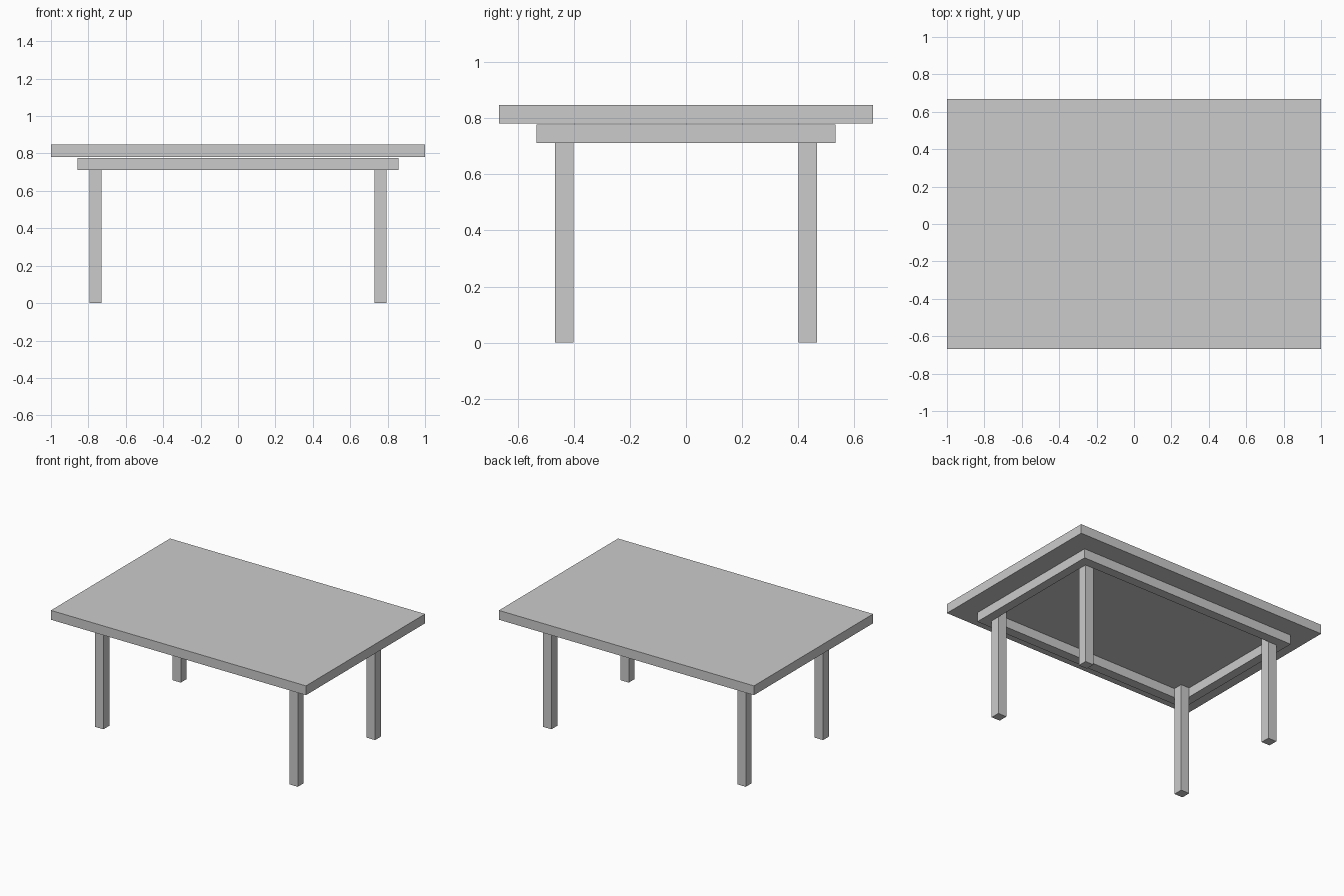
import bpy
import bmesh
from mathutils import Vector

if "Cube" in bpy.data.objects:
    bpy.data.objects.remove(bpy.data.objects["Cube"])


def box(name, lo, hi):
    """Axis-aligned box between two opposite corners."""
    lo, hi = Vector(lo), Vector(hi)
    mesh = bpy.data.meshes.new(name)
    bm = bmesh.new()
    bmesh.ops.create_cube(bm, size=1)
    bmesh.ops.scale(bm, vec=hi - lo, verts=bm.verts)
    bmesh.ops.translate(bm, vec=(lo + hi) / 2, verts=bm.verts)
    bm.to_mesh(mesh)
    bm.free()
    obj = bpy.data.objects.new(name, mesh)
    bpy.context.collection.objects.link(obj)
    return obj


BAR = 0.066                   # thickness of legs and rails
LEG_X, LEG_Y = 0.795, 0.466   # outer faces of the legs
RAIL_X, RAIL_Y = 0.859, 0.533 # outer faces of the rail frame
RAIL_Z, FRAME_TOP = 0.711, 0.777

# Table top, resting a hairline above the frame
box("table_top", (-1, -0.667, 0.781), (1, 0.667, 0.847))

# Legs, running up inside the corners of the rail frame
for sx, side in ((-1, "left"), (1, "right")):
    for sy, end in ((-1, "front"), (1, "back")):
        cx, cy = sx * (LEG_X - BAR / 2), sy * (LEG_Y - BAR / 2)
        box(f"{end}_{side}_leg",
            (cx - BAR / 2, cy - BAR / 2, 0),
            (cx + BAR / 2, cy + BAR / 2, FRAME_TOP))

# Long rails at front and back
for sy, end in ((-1, "front"), (1, "back")):
    ys = sorted((sy * LEG_Y, sy * RAIL_Y))
    box(f"{end}_rail", (-RAIL_X, ys[0], RAIL_Z), (RAIL_X, ys[1], FRAME_TOP))

# Short rails fitted between them
for sx, side in ((-1, "left"), (1, "right")):
    xs = sorted((sx * LEG_X, sx * RAIL_X))
    box(f"{side}_rail", (xs[0], -LEG_Y, RAIL_Z), (xs[1], LEG_Y, FRAME_TOP))
